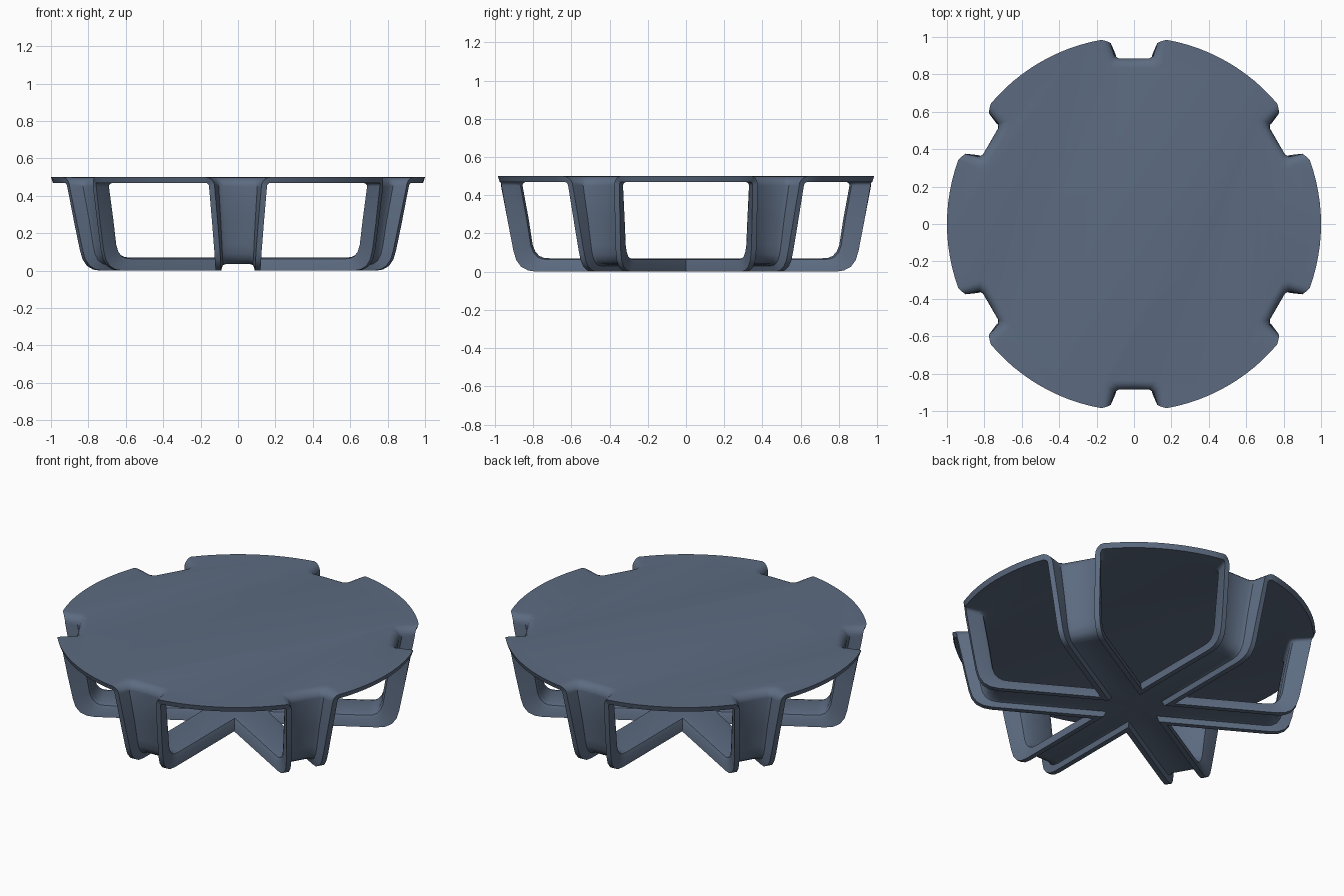
import bpy, bmesh, math

if "Cube" in bpy.data.objects:
    bpy.data.objects.remove(bpy.data.objects["Cube"])

mat = bpy.data.materials.new("slate_blue")
mat.diffuse_color = (0.108, 0.148, 0.220, 1)
mat.use_nodes = True
mat.node_tree.nodes["Principled BSDF"].inputs["Base Color"].default_value = mat.diffuse_color
bm = bmesh.new()


def mix(p, q, t):
    return tuple(u + (v - u) * t for u, v in zip(p, q))


def section(lip, lip_out, web, back, a, b, c, d):
    """Closed U section; lip/web/back are (radius, height), a-d half widths."""
    half = [(web, 0), (web, a * .8), (mix(web, lip, .15), mix((a,), (b,), .12)[0]),
            (lip, b), (lip_out, d), (mix(back, lip_out, .32), c),
            (mix(back, lip_out, .1), c * .92), (back, c * .7), (back, 0)]
    ring = [(p[0], x, p[1]) for p, x in half]
    return ring + [(r, -x, z) for r, x, z in ring[7:0:-1]]


# Leg stations from the plate down to the centre of the base
A, B, T, R = .10, .125, .03, .05
stations = []
for i in range(6):                                   # rounded blend into plate
    t = math.radians(90 - 18 * i)
    co, si = math.cos(t), math.sin(t)
    grow, inner = R * (1 - co), R - (R - T) * co
    b, d = B + grow, B + inner
    zt, zb = .5 - R + R * si, .5 - R + (R - T) * si
    k = 1 - co
    lip = .968 + (math.sqrt(1 - b * b) - .968) * k
    lip_o = .965 + (.99 * math.cos(math.asin(d / .99)) - .965) * k
    stations.append(section((lip, zt), (lip_o, zb), (.885 - grow, zt),
                            (.885 - inner, zb), A + grow, b, A + inner, d))
path = [((.930, .25), (.853, .27), (.822, .27), .090, .108),
        ((.903, .11), (.835, .14), (.802, .14), .084, .097),
        ((.888, .06), (.824, .09), (.788, .105), .082, .094),
        ((.862, .025), (.806, .058), (.768, .083), .080, .092),
        ((.825, .006), (.780, .041), (.745, .073), .080, .090),
        ((.780, 0), (.740, .035), (.710, .07), .080, .090),
        ((.300, 0), (.300, .035), (.300, .07), .080, .090)]
for lip, web, back, a, b in path:
    stations.append(section(lip, lip, web, back, a, b, a + T, b + T))
# mitred end so that the six channels meet cleanly
stations.append([(abs(x) / math.tan(math.pi / 6), x, z) for r, x, z in stations[-1]])

# Six U-shaped legs with base spokes
tops = []
for k in range(6):
    ang = math.radians(30 + 60 * k)
    ca, sa = math.cos(ang), math.sin(ang)
    rings = [[bm.verts.new((r * ca - x * sa, r * sa + x * ca, z)) for r, x, z in s]
             for s in stations]
    tops.append(rings[0])
    for r0, r1 in zip(rings, rings[1:]):
        for j in range(16):
            n = (j + 1) % 16
            bm.faces.new((r0[j], r0[n], r1[n], r1[j]))

# Round notched plate
N = 12


def arc(v0, v1):
    a0, a1 = (math.atan2(v.co.y, v.co.x) for v in (v0, v1))
    a1 += 2 * math.pi if a1 < a0 else 0
    r = v0.co.xy.length
    return [bm.verts.new((r * math.cos(a0 + (a1 - a0) * i / N),
                          r * math.sin(a0 + (a1 - a0) * i / N), v0.co.z))
            for i in range(1, N)]


upper, lower = [], []
for k in range(6):
    s, nxt = tops[k], tops[(k + 1) % 6]
    hi, lo = arc(s[3], nxt[13]), arc(s[4], nxt[12])
    upper += [s[j] for j in (13, 14, 15, 0, 1, 2, 3)] + hi
    lower += [s[j] for j in range(12, 3, -1)] + lo
    hi, lo = [s[3]] + hi + [nxt[13]], [s[4]] + lo + [nxt[12]]
    for i in range(N):
        bm.faces.new((lo[i], lo[i + 1], hi[i + 1], hi[i]))
bm.faces.new(upper)
bm.faces.new(lower[::-1])

bmesh.ops.remove_doubles(bm, verts=bm.verts, dist=1e-4)
bmesh.ops.recalc_face_normals(bm, faces=bm.faces)
me = bpy.data.meshes.new("round_stand")
bm.to_mesh(me)
bm.free()
me.materials.append(mat)
ob = bpy.data.objects.new("round_stand", me)
bpy.context.collection.objects.link(ob)
bpy.context.view_layer.objects.active = ob
ob.select_set(True)
bpy.ops.object.shade_smooth_by_angle(angle=math.radians(40))
